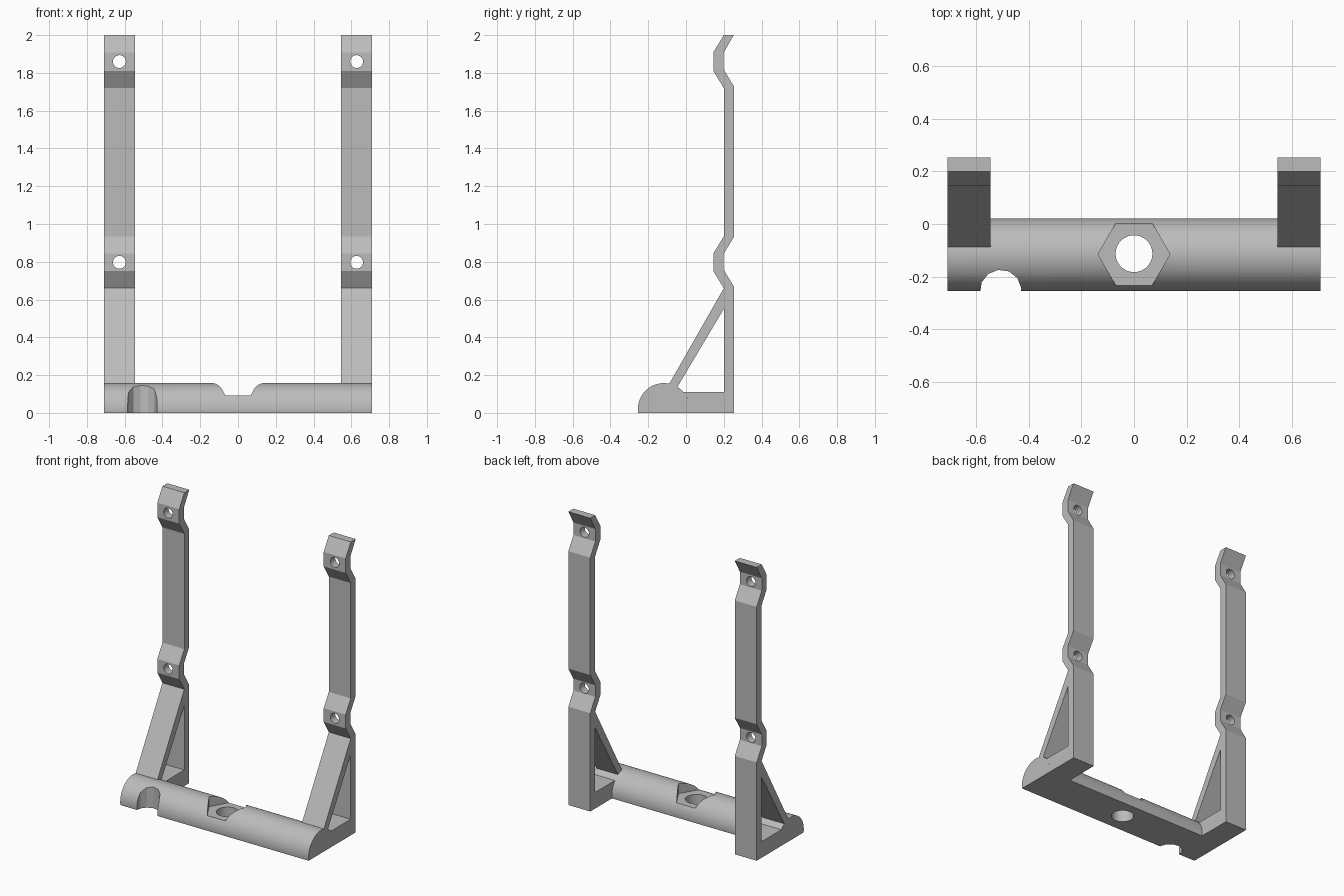
import bpy
import bmesh
from math import sin, cos, pi, radians

if "Cube" in bpy.data.objects:
    bpy.data.objects.remove(bpy.data.objects["Cube"])

grey = bpy.data.materials.new("plain grey")
grey.use_nodes = True
COLOUR = (0.5, 0.5, 0.5, 1)
grey.diffuse_color = COLOUR
grey.node_tree.nodes["Principled BSDF"].inputs["Base Color"].default_value = COLOUR

AXIS_MAP = {
    "x": lambda a, b, d: (d, a, b),
    "y": lambda a, b, d: (a, d, b),
    "z": lambda a, b, d: (a, b, d),
}


def prism(name, outline, start, end, axis):
    """Extrude a 2D outline along an axis."""
    bm = bmesh.new()
    place = AXIS_MAP[axis]
    low = [bm.verts.new(place(a, b, start)) for a, b in outline]
    high = [bm.verts.new(place(a, b, end)) for a, b in outline]
    bm.faces.new(low)
    bm.faces.new(high)
    for i in range(len(low)):
        j = (i + 1) % len(low)
        bm.faces.new((low[i], low[j], high[j], high[i]))
    bmesh.ops.recalc_face_normals(bm, faces=bm.faces)
    mesh = bpy.data.meshes.new(name)
    bm.to_mesh(mesh)
    bm.free()
    mesh.materials.append(grey)
    obj = bpy.data.objects.new(name, mesh)
    bpy.context.collection.objects.link(obj)
    return obj


def ring(cx, cy, r, sides, turn=0.0):
    return [(cx + r * cos(turn + 2 * pi * i / sides),
             cy + r * sin(turn + 2 * pi * i / sides)) for i in range(sides)]


def activate(obj):
    bpy.ops.object.select_all(action="DESELECT")
    obj.select_set(True)
    bpy.context.view_layer.objects.active = obj


def cut(obj, cutter):
    """Subtract the cutter and delete it."""
    mod = obj.modifiers.new("cut", "BOOLEAN")
    mod.operation = "DIFFERENCE"
    mod.solver = "EXACT"
    mod.object = cutter
    activate(obj)
    bpy.ops.object.modifier_apply(modifier=mod.name)
    bpy.data.objects.remove(cutter)


def smooth(obj):
    activate(obj)
    bpy.ops.object.shade_smooth_by_angle(angle=radians(20))


# Rounded bar profile in y and z
BAR_Y, BAR_Z, BAR_R = -0.117, 0.02, 0.1375
HALF = 0.71


def bar_arc(start, end, steps):
    angles = [radians(start + (end - start) * i / steps) for i in range(steps + 1)]
    return [(BAR_Y + BAR_R * cos(a), BAR_Z + BAR_R * sin(a)) for a in angles]


arc = bar_arc(-8.4, 188.4, 48)
bar = prism("cross_bar", [(y, max(z, 0)) for y, z in arc], -HALF, HALF, "x")

# Hexagonal nut pocket, bolt hole and front notch
cut(bar, prism("pocket_cutter", ring(0, -0.115, 0.137, 6), 0.09, 0.4, "z"))
cut(bar, prism("bolt_cutter", ring(0, -0.113, 0.07, 40), -0.1, 0.3, "z"))
cut(bar, prism("notch_cutter", ring(-0.507, -0.253, 0.079, 12, radians(7)), -0.1, 0.3, "z"))
smooth(bar)

# Upright strap with two forward jogs, diagonal brace and foot
BACK, FRONT, JOG = 0.253, 0.2, 0.055
jogs = [(0.67, 0), (0.76, JOG), (0.84, JOG), (0.93, 0),
        (1.73, 0), (1.82, JOG), (1.905, JOG)]
back_edge = [(BACK - s, z) for z, s in jogs]
front_edge = [(FRONT - s, z - (0.01 if z in (0.67, 0.76, 1.73, 1.82) else -0.004))
              for z, s in jogs]
outline = ([(BACK, 0)] + back_edge + [(BACK, 2), (FRONT, 2)] + front_edge[::-1]
           + bar_arc(78, -8.4, 20))
window = [(FRONT, 0.11), (FRONT, 0.55), (-0.045, 0.138), (-0.028, 0.125), (-0.013, 0.11)]

for name, side in (("left", 1), ("right", -1)):
    frame = prism(name + "_upright", outline, side * 0.545, side * HALF, "x")
    cut(frame, prism("window_cutter", window, side * 0.4, side * 0.9, "x"))
    for z in (0.797, 1.86):
        cut(frame, prism("screw_cutter", ring(side * 0.628, z, 0.034, 24), 0, 0.4, "y"))
    smooth(frame)
